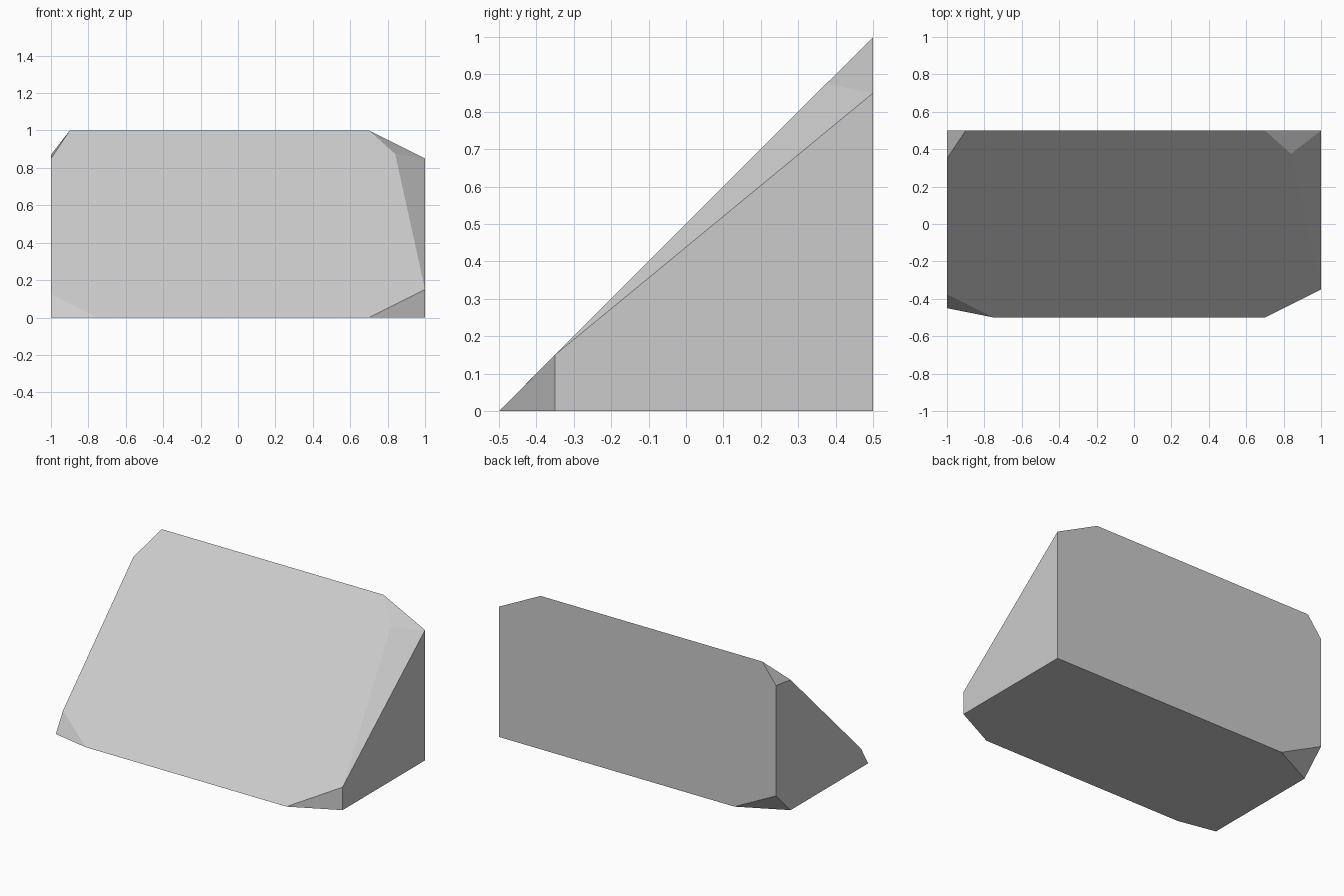
import bpy
import bmesh
from mathutils import Vector

cube = bpy.data.objects.get("Cube")
if cube:
    bpy.data.objects.remove(cube, do_unlink=True)

# Plain grey stone
grey = bpy.data.materials.new("stone_grey")
grey.use_nodes = True
colour = (0.6, 0.6, 0.6, 1)
grey.diffuse_color = colour
grey.node_tree.nodes["Principled BSDF"].inputs["Base Color"].default_value = colour

# Wedge: triangular profile extruded along x
bm = bmesh.new()
profile = [(-0.5, 0), (0.5, 0), (0.5, 1)]
side = bm.faces.new([bm.verts.new((-1, y, z)) for y, z in profile])
extruded = bmesh.ops.extrude_face_region(bm, geom=[side], use_keep_orig=True)
moved = [v for v in extruded["geom"] if isinstance(v, bmesh.types.BMVert)]
bmesh.ops.translate(bm, verts=moved, vec=(2, 0, 0))
bmesh.ops.recalc_face_normals(bm, faces=bm.faces)
CENTRE = Vector((0, 0.2, 0.3))


def chip(*points):
    """Slice off everything beyond the plane through three points and cap it."""
    a, b, c = map(Vector, points)
    normal = (b - a).cross(c - a).normalized()
    if normal.dot(CENTRE - a) > 0:
        normal.negate()
    cut = bmesh.ops.bisect_plane(bm, geom=bm.verts[:] + bm.edges[:] + bm.faces[:],
                                 dist=1e-5, plane_co=a, plane_no=normal,
                                 clear_outer=True)
    rim = [e for e in cut["geom_cut"] if isinstance(e, bmesh.types.BMEdge)]
    bmesh.ops.edgeloop_fill(bm, edges=[e for e in rim if e.is_boundary])


# Long bevel down the left edge of the slope, then its top corner
chip((0.84, 0.375, 0.875), (1, -0.35, 0.15), (1, 0.5, 0.85))
chip((0.7, 0.5, 1), (0.84, 0.375, 0.875), (1, 0.5, 0.85))
# Front left corner
chip((0.7, -0.5, 0), (1, -0.35, 0), (1, -0.35, 0.15))
# Front right corner
chip((-0.75, -0.5, 0), (-1, -0.45, 0), (-1, -0.375, 0.125))
# Back right corners, top and bottom
chip((-0.9, 0.5, 1), (-1, 0.5, 0.87), (-1, 0.35, 0.85))
chip((-0.7, 0.5, 0), (-1, 0.5, 0.15), (-1, 0.35, 0))

bmesh.ops.remove_doubles(bm, verts=bm.verts, dist=0.0005)
bmesh.ops.recalc_face_normals(bm, faces=bm.faces)
mesh = bpy.data.meshes.new("chipped_wedge")
bm.to_mesh(mesh)
bm.free()
mesh.materials.append(grey)
wedge = bpy.data.objects.new("chipped_wedge", mesh)
bpy.context.collection.objects.link(wedge)
